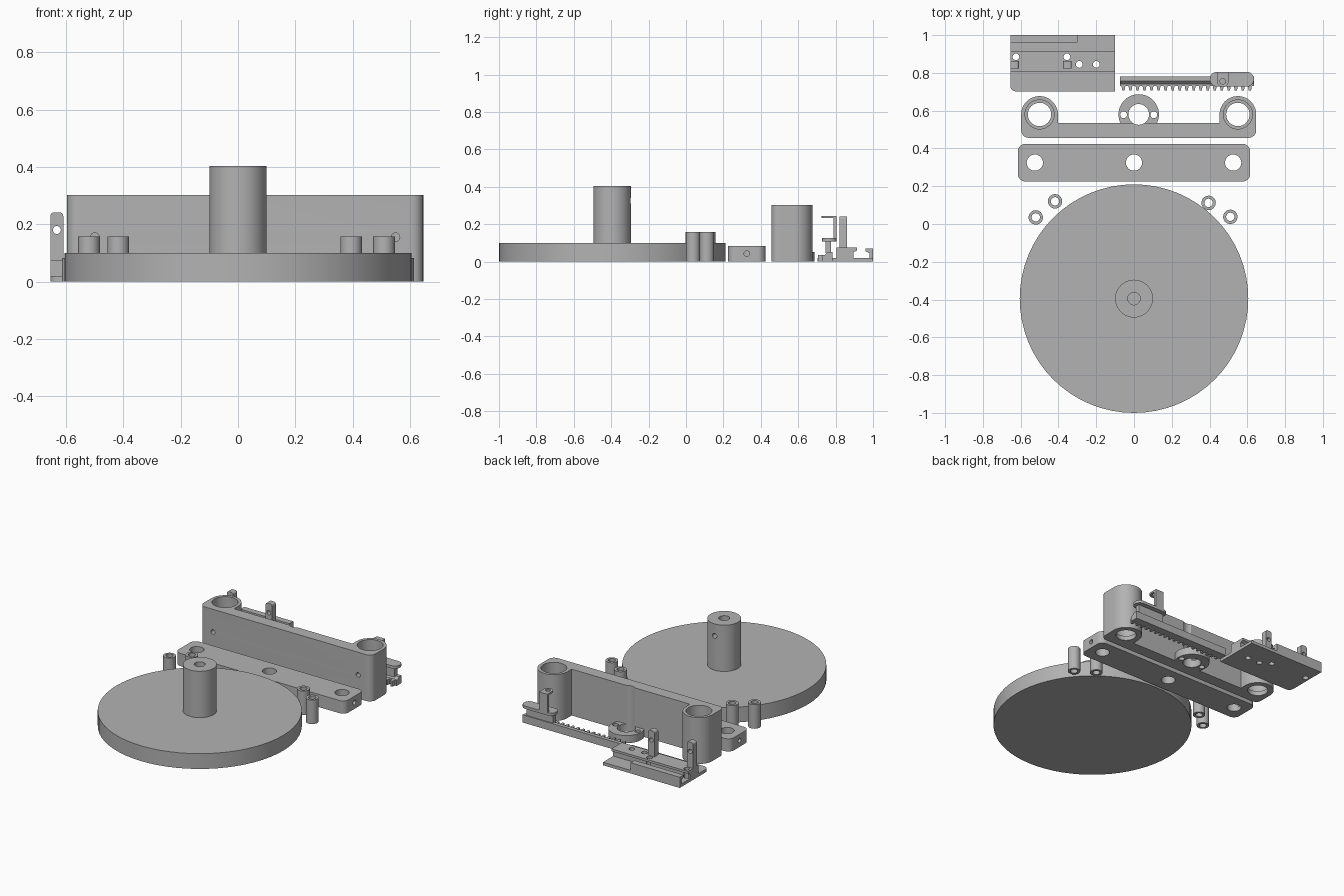
import bpy, bmesh, math

if "Cube" in bpy.data.objects:
    bpy.data.objects.remove(bpy.data.objects["Cube"])

gray = bpy.data.materials.new("plain gray")
gray.diffuse_color = (0.45, 0.45, 0.45, 1)
gray.use_nodes = True
gray.node_tree.nodes["Principled BSDF"].inputs["Base Color"].default_value = gray.diffuse_color


def prism(name, pts, lo, hi, axis='z'):
    """Extrude a closed profile: (x, y) along z, or (y, z) along x, or (x, z) along y."""
    def place(p, t):
        a, b = p
        return {'z': (a, b, t), 'x': (t, a, b), 'y': (a, t, b)}[axis]
    bm = bmesh.new()
    low = [bm.verts.new(place(p, lo)) for p in pts]
    high = [bm.verts.new(place(p, hi)) for p in pts]
    n = len(pts)
    bm.faces.new(low)
    bm.faces.new(high)
    for i in range(n):
        bm.faces.new((low[i], low[(i + 1) % n], high[(i + 1) % n], high[i]))
    bmesh.ops.recalc_face_normals(bm, faces=bm.faces)
    me = bpy.data.meshes.new(name)
    bm.to_mesh(me)
    bm.free()
    me.materials.append(gray)
    ob = bpy.data.objects.new(name, me)
    bpy.context.collection.objects.link(ob)
    return ob


def circle(a, b, r, n=32):
    return [(a + r * math.cos(2 * math.pi * i / n), b + r * math.sin(2 * math.pi * i / n)) for i in range(n)]


def rounded(a0, a1, b0, b1, r=0.04, corners="1111", n=6):
    """Rectangle with chosen corners rounded, from the upper right, counter-clockwise."""
    spots = [(a1, b1, -1, -1), (a0, b1, 1, -1), (a0, b0, 1, 1), (a1, b0, -1, 1)]
    pts = []
    for k, (a, b, sa, sb) in enumerate(spots):
        if corners[k] == "0":
            pts.append((a, b))
            continue
        for i in range(n + 1):
            t = math.pi / 2 * (k + i / n)
            pts.append((a + sa * r + r * math.cos(t), b + sb * r + r * math.sin(t)))
    return pts


def box(name, x0, x1, y0, y1, z0, z1):
    return prism(name, [(x0, y0), (x1, y0), (x1, y1), (x0, y1)], z0, z1)


def rod(a, b, r, lo, hi, axis='z', n=32, name="rod"):
    return prism(name, circle(a, b, r, n), lo, hi, axis)


def combine(ob, others, op):
    for other in others:
        mod = ob.modifiers.new("bool", 'BOOLEAN')
        mod.operation, mod.object, mod.solver = op, other, 'EXACT'
        bpy.context.view_layer.objects.active = ob
        bpy.ops.object.modifier_apply(modifier=mod.name)
        bpy.data.objects.remove(other)
    return ob


def join(ob, *others):
    return combine(ob, others, 'UNION')


def cut(ob, *others):
    return combine(ob, others, 'DIFFERENCE')


# Turntable disc with bored post and a set-screw hole at the back
disc = rod(0, -0.395, 0.605, 0, 0.1, n=64, name="turntable")
join(disc, rod(0, -0.395, 0.1, 0.05, 0.403, n=48))
cut(disc, rod(0, -0.395, 0.033, 0.1, 0.5), rod(0, 0.325, 0.016, -0.395, -0.2, 'y', 16))

# Four loose spacers
for x, y in [(-0.52, 0.035), (-0.418, 0.12), (0.395, 0.112), (0.51, 0.038)]:
    cut(rod(x, y, 0.038, 0, 0.157, name="spacer"), rod(x, y, 0.022, -0.1, 0.3))

# Flat crossbar with three holes and end screw holes
bar = prism("crossbar", rounded(-0.615, 0.615, 0.225, 0.424), 0, 0.083)
cut(bar, *[rod(x, 0.325, 0.043, -0.1, 0.2) for x in (-0.525, 0, 0.525)])
cut(bar, *[rod(0.325, 0.042, 0.015, s - 0.1, s + 0.1, 'x', 16) for s in (-0.63, 0.63)])

# Tall wall with two bushing towers and a low motor boss
wall = prism("bushing_wall", rounded(-0.597, 0.647, 0.456, 0.535, corners="0011"), 0, 0.303)
for x in (-0.5, 0.55):
    join(wall, box("web", x - 0.097, x + 0.097, 0.51, 0.58, 0, 0.303),
         rod(x, 0.58, 0.097, 0, 0.303, n=48))
join(wall, rod(0.025, 0.58, 0.107, 0, 0.05, n=48))
for x in (-0.5, 0.55):
    cut(wall, rod(x, 0.58, 0.062, -0.1, 0.5), rod(x, 0.58, 0.077, 0.03, 0.5, n=40),
        rod(x, 0.155, 0.015, 0.4, 0.56, 'y', 16))
cut(wall, rod(0.025, 0.58, 0.055, -0.1, 0.5), *[rod(x, 0.578, 0.018, -0.1, 0.2, n=16) for x in (-0.055, 0.105)])

# Toothed rack with stepped cross-section
rack = prism("rack", [(0.73, 0), (0.782, 0), (0.782, 0.05), (0.757, 0.05), (0.742, 0.035), (0.73, 0.035)],
             -0.075, 0.635, 'x')
for i in range(19):
    x = -0.056 + i * 0.0372
    join(rack, prism("tooth", [(x - 0.011, 0.735), (x - 0.006, 0.707), (x + 0.006, 0.707), (x + 0.011, 0.735)],
                     0, 0.035))

# Lever on the rack: stem, rounded plate, upright and drilled top tab
lever = prism("rack_lever", rounded(0.402, 0.635, 0.728, 0.805, 0.036), 0.107, 0.125)
join(lever, box("stem", 0.42, 0.61, 0.745, 0.775, 0.045, 0.11),
     box("upright", 0.44, 0.5, 0.788, 0.805, 0.11, 0.245),
     prism("tab", rounded(0.44, 0.5, 0.725, 0.805, 0.028, "0011"), 0.233, 0.245))
cut(lever, rod(0.47, 0.755, 0.015, 0.2, 0.3, n=16))

# Slide holder: base, raised block, back wall with lip, two drilled posts
holder = prism("slide_holder", rounded(-0.655, -0.1, 0.702, 1.0, 0.03, "0010"), 0, 0.02)
join(holder, prism("block", [(0.805, 0), (0.895, 0), (0.895, 0.05), (0.915, 0.06), (0.915, 0.075), (0.805, 0.075)],
                   -0.655, -0.1, 'x'),
     prism("back_wall", [(0.98, 0), (1.0, 0), (1.0, 0.07), (0.96, 0.07), (0.96, 0.055), (0.98, 0.045)],
           -0.655, -0.3, 'x'))
for x0 in (-0.655, -0.375):
    post = prism("post", rounded(x0, x0 + 0.045, 0.05, 0.241, 0.012, "1100"), 0.822, 0.862, 'y')
    join(holder, cut(post, rod(x0 + 0.0225, 0.18, 0.014, 0.7, 1, 'y', 16)))
cut(holder, *[rod(x, y, 0.018, -0.1, 0.2, n=16)
              for x, y in [(-0.625, 0.885), (-0.355, 0.885), (-0.29, 0.845), (-0.2, 0.845)]])

# Smooth the round surfaces, keep the edges sharp
bpy.ops.object.select_all(action='SELECT')
bpy.context.view_layer.objects.active = disc
bpy.ops.object.shade_smooth_by_angle(angle=math.radians(30))
